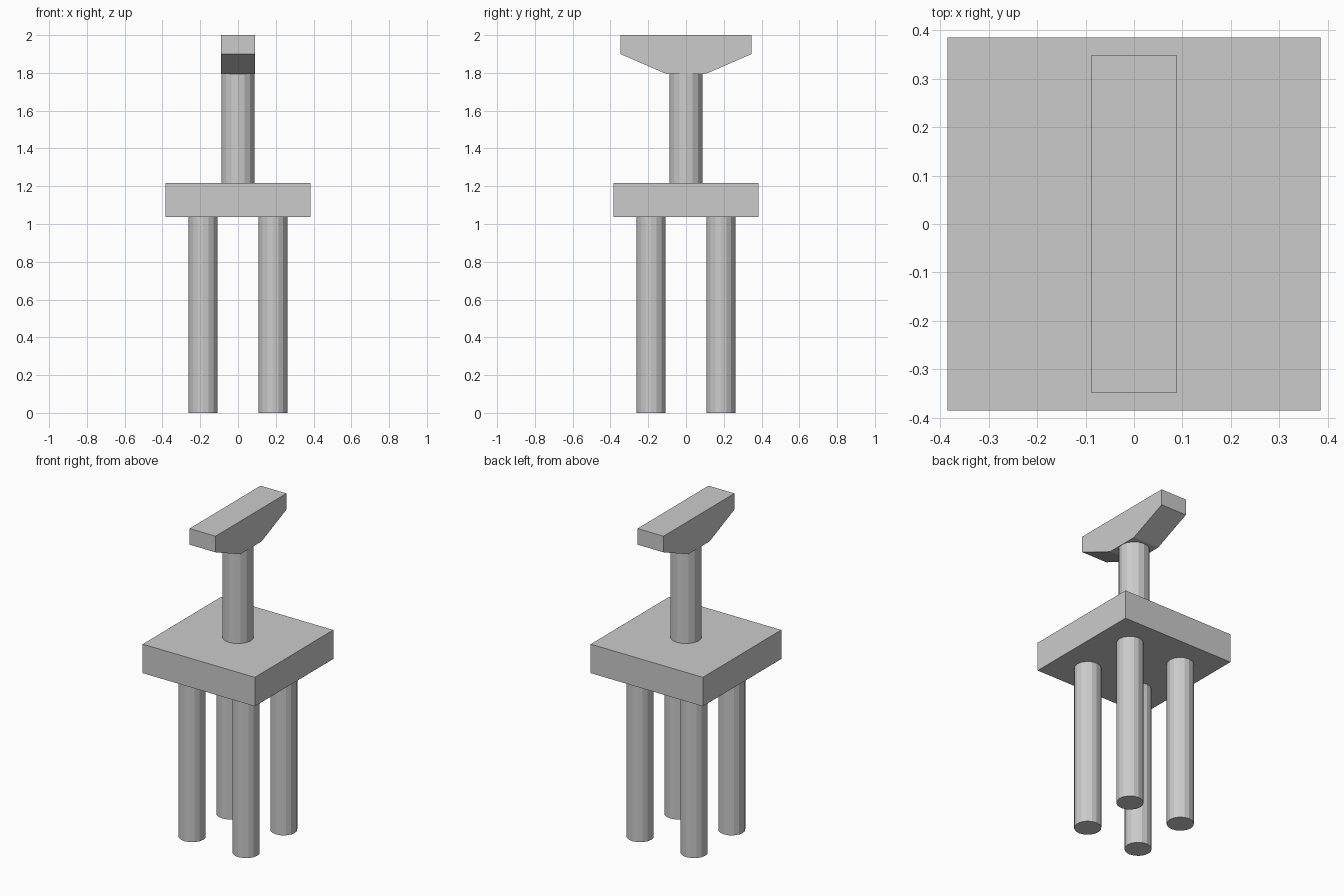
import bpy
import bmesh

if "Cube" in bpy.data.objects:
    bpy.data.objects.remove(bpy.data.objects["Cube"])

# Single concrete grey for every part
concrete = bpy.data.materials.new("concrete_grey")
concrete.use_nodes = True
GREY = (0.6, 0.6, 0.6, 1.0)
concrete.diffuse_color = GREY
concrete.node_tree.nodes["Principled BSDF"].inputs["Base Color"].default_value = GREY

SLAB_BOTTOM, SLAB_TOP = 1.037, 1.217
CAP_BOTTOM, CAP_SHOULDER, CAP_TOP = 1.795, 1.9, 2.0


def finish(obj, name):
    obj.name = name
    obj.data.name = name
    obj.data.materials.append(concrete)
    return obj


def cylinder(name, radius, x, y, bottom, top):
    bpy.ops.mesh.primitive_cylinder_add(
        vertices=16, radius=radius, depth=top - bottom,
        location=(x, y, (bottom + top) / 2))
    return finish(bpy.context.object, name)


def extruded_profile(name, profile, half_width):
    """Extrude a (y, z) outline along x, centred on x = 0."""
    bm = bmesh.new()
    face = bm.faces.new([bm.verts.new((-half_width, y, z)) for y, z in profile])
    result = bmesh.ops.extrude_face_region(bm, geom=[face])
    moved = [v for v in result["geom"] if isinstance(v, bmesh.types.BMVert)]
    bmesh.ops.translate(bm, verts=moved, vec=(2 * half_width, 0, 0))
    bmesh.ops.recalc_face_normals(bm, faces=bm.faces)
    mesh = bpy.data.meshes.new(name)
    bm.to_mesh(mesh)
    bm.free()
    obj = bpy.data.objects.new(name, mesh)
    bpy.context.collection.objects.link(obj)
    return finish(obj, name)


# Four piles under the slab
for side, x in (("right", -0.185), ("left", 0.185)):
    for end, y in (("front", -0.185), ("back", 0.185)):
        cylinder(f"{end}_{side}_pile", 0.077, x, y, 0, SLAB_BOTTOM)

# Square slab joining the piles
bpy.ops.mesh.primitive_cube_add(size=1, location=(0, 0, (SLAB_BOTTOM + SLAB_TOP) / 2))
slab = finish(bpy.context.object, "slab")
slab.scale = (0.77, 0.77, SLAB_TOP - SLAB_BOTTOM)

# Round column
cylinder("column", 0.088, 0, 0, SLAB_TOP, CAP_BOTTOM)

# Tapered hammerhead beam on the column
half_outline = [(0.105, CAP_BOTTOM), (0.348, CAP_SHOULDER), (0.348, CAP_TOP)]
outline = half_outline + [(-y, z) for y, z in reversed(half_outline)]
extruded_profile("cap_beam", outline, 0.089)
